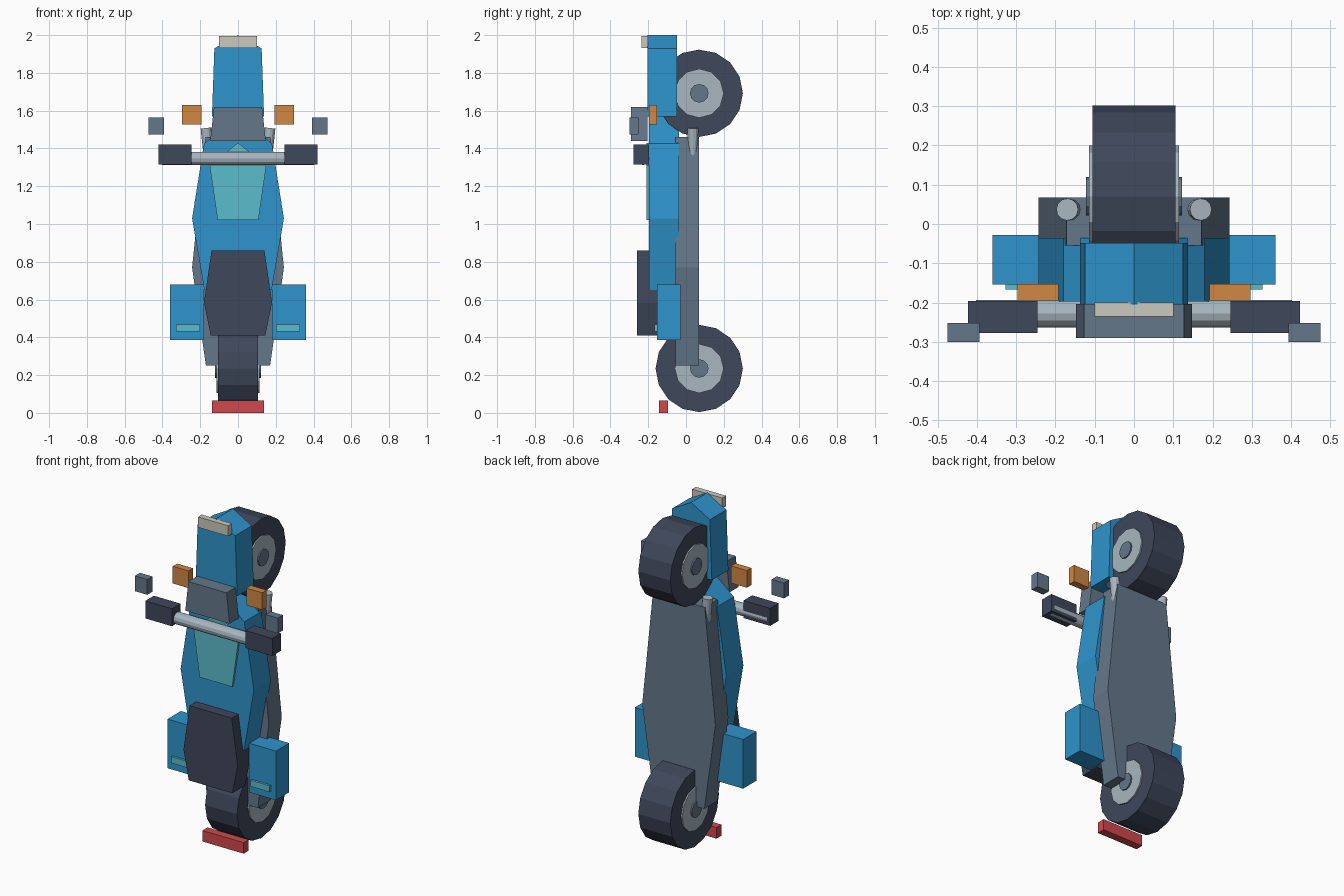
import bpy, bmesh
from mathutils import Vector

if "Cube" in bpy.data.objects:
    bpy.data.objects.remove(bpy.data.objects["Cube"], do_unlink=True)


def material(name, hex_code):
    srgb = [int(hex_code[i:i + 2], 16) / 255 for i in (0, 2, 4)]
    color = [((c + 0.055) / 1.055) ** 2.4 for c in srgb] + [1.0]
    mat = bpy.data.materials.new(name)
    mat.use_nodes = True
    mat.diffuse_color = color
    mat.node_tree.nodes["Principled BSDF"].inputs["Base Color"].default_value = color
    return mat


blue = material("blue paint", "2e94cc")
grey = material("slate grey", "64778a")
dark = material("dark rubber", "3e475a")
light = material("light metal", "a8b6c0")
teal = material("teal glass", "5bbccc")
orange = material("amber", "d08843")
cream = material("cream lamp", "cbcabd")
red = material("red lamp", "d0484d")


def finish(name, bm, mat):
    bmesh.ops.recalc_face_normals(bm, faces=bm.faces)
    mesh = bpy.data.meshes.new(name)
    bm.to_mesh(mesh)
    bm.free()
    mesh.materials.append(mat)
    obj = bpy.data.objects.new(name, mesh)
    bpy.context.collection.objects.link(obj)
    return obj


def prism(name, half, y0, y1, mat):
    """Mirror a right-hand (x, z) outline about x = 0 and extrude it along y."""
    outline = half + [(-x, z) for x, z in reversed(half) if x > 0]
    bm = bmesh.new()
    face = bm.faces.new([bm.verts.new((x, y0, z)) for x, z in outline])
    grown = bmesh.ops.extrude_face_region(bm, geom=[face])["geom"]
    verts = [g for g in grown if isinstance(g, bmesh.types.BMVert)]
    bmesh.ops.translate(bm, verts=verts, vec=(0, y1 - y0, 0))
    return finish(name, bm, mat)


def box(name, xs, ys, zs, mat):
    bm = bmesh.new()
    bmesh.ops.create_cube(bm, size=1)
    for v in bm.verts:
        v.co = [pair[0] if c < 0 else pair[1] for c, pair in zip(v.co, (xs, ys, zs))]
    return finish(name, bm, mat)


def box_pair(name, xs, ys, zs, mat):
    box("left_" + name, xs, ys, zs, mat)
    box("right_" + name, (-xs[1], -xs[0]), ys, zs, mat)


def tube(name, start, end, radius, sides, mat):
    start, end = Vector(start), Vector(end)
    axis = end - start
    bm = bmesh.new()
    bmesh.ops.create_cone(bm, cap_ends=True, segments=sides, radius1=radius,
                          radius2=radius, depth=axis.length)
    obj = finish(name, bm, mat)
    obj.rotation_mode = 'QUATERNION'
    obj.rotation_quaternion = axis.to_track_quat('Z', 'Y')
    obj.location = (start + end) / 2
    return obj


# Wheels: tyre, rim and hub on one axle
for end, z in (("rear", 0.235), ("front", 1.692)):
    for part, half, radius, sides, mat in (("tyre", 0.106, 0.231, 16, dark),
                                           ("rim", 0.114, 0.13, 12, light),
                                           ("hub", 0.122, 0.049, 12, grey)):
        tube(f"{end}_{part}", (-half, 0.07, z), (half, 0.07, z), radius, sides, mat)

# Chassis, body shell, front fender, seat
prism("chassis", [(0.17, 0.25), (0.243, 0.77), (0.172, 1.46)], -0.055, 0.068, grey)
prism("body_shell", [(0.178, 0.65), (0.243, 1.03), (0.18, 1.425), (0, 1.57)],
      -0.197, -0.036, blue)
prism("front_fender", [(0.138, 1.57), (0.125, 1.93), (0, 2.0)], -0.205, -0.048, blue)
prism("seat", [(0.145, 0.41), (0.18, 0.585), (0.14, 0.86)], -0.26, -0.14, dark)

# Windscreen and nose fairing
prism("windscreen", [(0.108, 1.02), (0.15, 1.31), (0, 1.43)], -0.21, -0.19, teal)
prism("nose_fairing", [(0.147, 1.44), (0.127, 1.62)], -0.29, -0.203, grey)

# Handlebar with grips, mirrors and indicators
tube("handlebar", (-0.402, -0.228, 1.347), (0.402, -0.228, 1.347), 0.035, 12, light)
box_pair("grip", (0.245, 0.422), (-0.277, -0.196), (1.315, 1.42), dark)
box_pair("mirror", (0.393, 0.475), (-0.3, -0.252), (1.473, 1.565), grey)
box_pair("indicator", (0.192, 0.297), (-0.195, -0.153), (1.527, 1.63), orange)

# Fork tubes
for side, s in (("left", 1), ("right", -1)):
    tube(side + "_fork", (s * 0.115, 0.035, 1.0), (s * 0.17, 0.037, 1.508), 0.028, 12, light)

# Panniers with trim strips
box_pair("pannier", (0.18, 0.36), (-0.154, -0.028), (0.385, 0.68), blue)
box_pair("pannier_strip", (0.2, 0.327), (-0.167, -0.15), (0.43, 0.468), teal)

# Lamps
box("head_lamp", (-0.1, 0.1), (-0.236, -0.2), (1.932, 1.995), cream)
box("tail_lamp", (-0.137, 0.137), (-0.142, -0.094), (0.0, 0.066), red)
